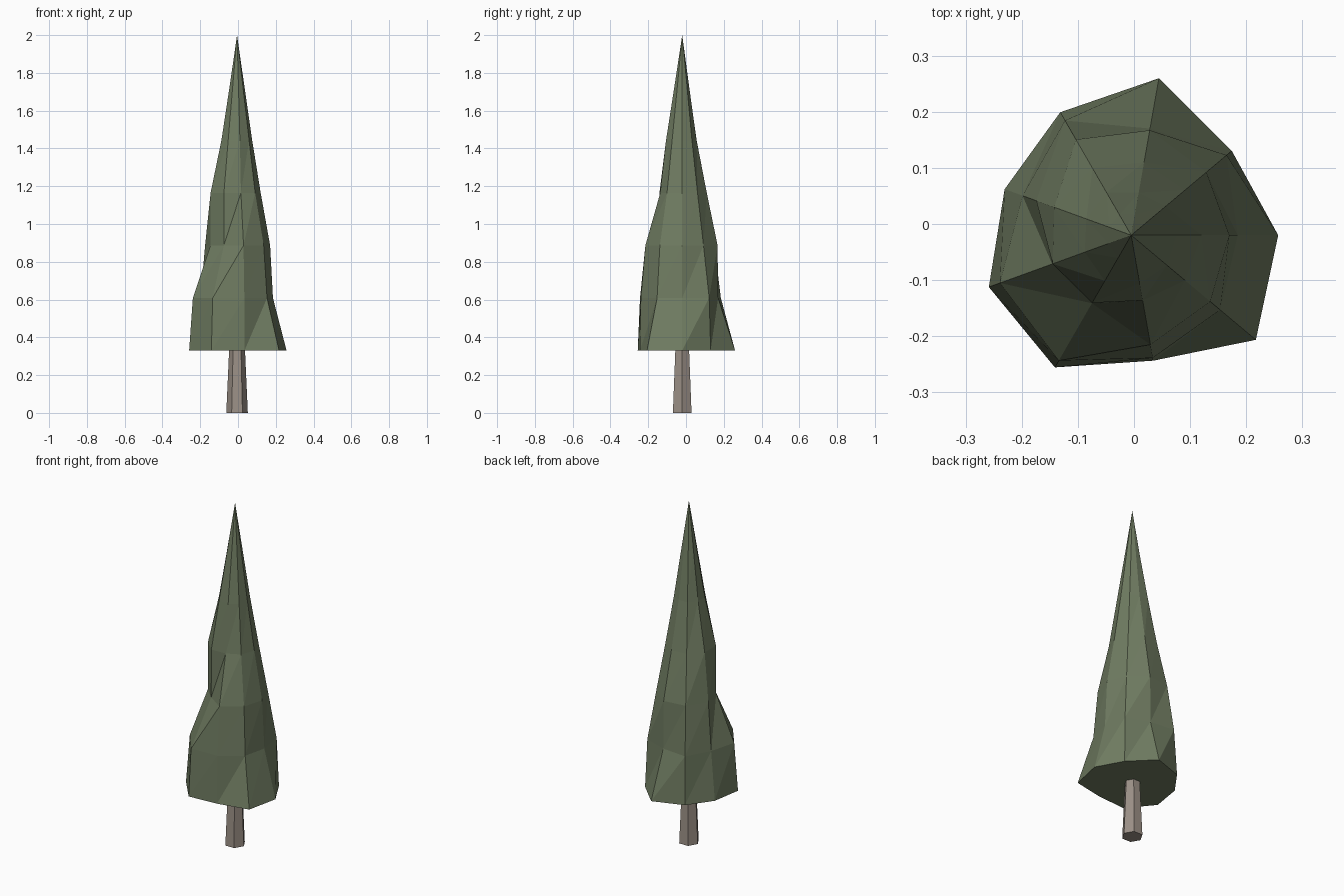
import bpy, bmesh
from math import cos, sin, radians

if "Cube" in bpy.data.objects:
    bpy.data.objects.remove(bpy.data.objects["Cube"])

CX, CY = -0.005, -0.02  # tree axis


def material(name, rgb):
    m = bpy.data.materials.new(name)
    m.diffuse_color = (*rgb, 1)
    m.use_nodes = True
    m.node_tree.nodes["Principled BSDF"].inputs["Base Color"].default_value = m.diffuse_color
    return m


def loft(name, rings, mat, apex=None):
    """Stack rings of (z, radii), evenly spread in angle, into one closed solid."""
    bm = bmesh.new()
    loops = []
    for z, radii in rings:
        n = len(radii)
        loops.append([bm.verts.new((CX + r * cos(radians(360 * i / n)),
                                    CY + r * sin(radians(360 * i / n)), z))
                      for i, r in enumerate(radii)])
    for low, high in zip(loops, loops[1:]):
        for i in range(n):
            j = (i + 1) % n
            bm.faces.new((low[i], low[j], high[j]))
            bm.faces.new((low[i], high[j], high[i]))
    bm.faces.new(loops[0][::-1])
    if apex:
        tip = bm.verts.new(apex)
        for i in range(n):
            bm.faces.new((loops[-1][i], loops[-1][(i + 1) % n], tip))
    else:
        bm.faces.new(loops[-1])
    me = bpy.data.meshes.new(name)
    bm.to_mesh(me)
    bm.free()
    me.materials.append(mat)
    ob = bpy.data.objects.new(name, me)
    bpy.context.collection.objects.link(ob)
    return ob


# Tapered six-sided trunk, running a little way into the foliage
loft("trunk", [(0, [0.057] * 6), (0.4, [0.039] * 6)],
     material("bark", (0.33, 0.28, 0.24)))

# Irregular nine-sided foliage cone; radii start at +x, every 40 degrees
radii = [
    [.262, .234, .284, .253, .240, .270, .272, .227, .290],
    [.190, .222, .193, .236, .206, .249, .258, .222, .207],
    [.175, .175, .190, .197, .180, .150, .140, .198, .184],
    [.125, .126, .132, .138, .146, .149, .139, .118, .125],
    [.080, .080, .077, .088, .085, .088, .094, .087, .083],
    [.040, .040, .038, .042, .042, .043, .047, .043, .041],
]
step = (2 - 0.33) / len(radii)
loft("foliage", [(0.33 + k * step, r) for k, r in enumerate(radii)],
     material("needles", (0.16, 0.20, 0.12)), apex=(CX, CY, 2))
